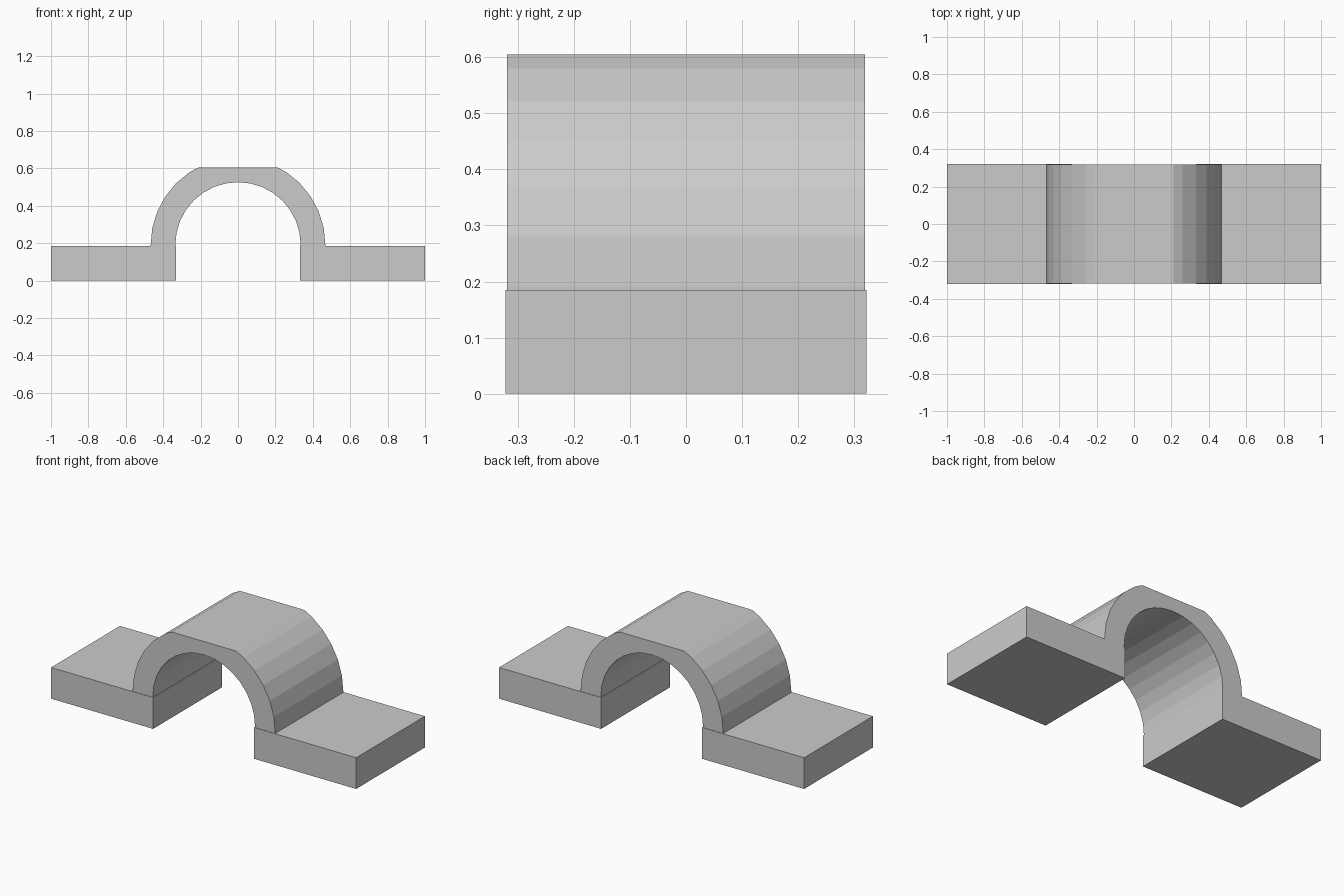
import bpy, bmesh
from math import cos, sin, pi

if "Cube" in bpy.data.objects:
    bpy.data.objects.remove(bpy.data.objects["Cube"])

CZ, R_OUT, R_IN, TOP, BASE = 0.191, 0.467, 0.335, 0.605, 0.178


def prism(name, profile, depth):
    """Extrude an x/z profile along y, centred on y = 0."""
    bm = bmesh.new()
    face = bm.faces.new([bm.verts.new((x, -depth / 2, z)) for x, z in profile])
    ext = bmesh.ops.extrude_face_region(bm, geom=[face])
    moved = [v for v in ext["geom"] if isinstance(v, bmesh.types.BMVert)]
    bmesh.ops.translate(bm, verts=moved, vec=(0, depth, 0))
    bmesh.ops.recalc_face_normals(bm, faces=bm.faces)
    mesh = bpy.data.meshes.new(name)
    bm.to_mesh(mesh)
    bm.free()
    obj = bpy.data.objects.new(name, mesh)
    bpy.context.collection.objects.link(obj)
    return obj


def arc(radius, first, last):
    """Points on a 32-sided circle around the arch axis."""
    return [(radius * cos(k * pi / 16), CZ + radius * sin(k * pi / 16))
            for k in range(first, last + 1)]


# Saddle arch: round tube half with a flat cut across its crown
flat = 0.211
outer = [(R_OUT, BASE)] + arc(R_OUT, 0, 5) + [(flat, TOP), (-flat, TOP)] \
    + arc(R_OUT, 11, 16) + [(-R_OUT, BASE)]
inner = [(R_IN, BASE)] + arc(R_IN, 0, 16) + [(-R_IN, BASE)]
prism("saddle_arch", outer + inner[::-1], 0.638)

# Mounting feet on both sides
for side, name in ((-1, "left_foot"), (1, "right_foot")):
    prism(name, [(side * x, z) for x, z in
                 ((0.331, 0), (1, 0), (1, 0.185), (0.331, 0.185))], 0.644)
